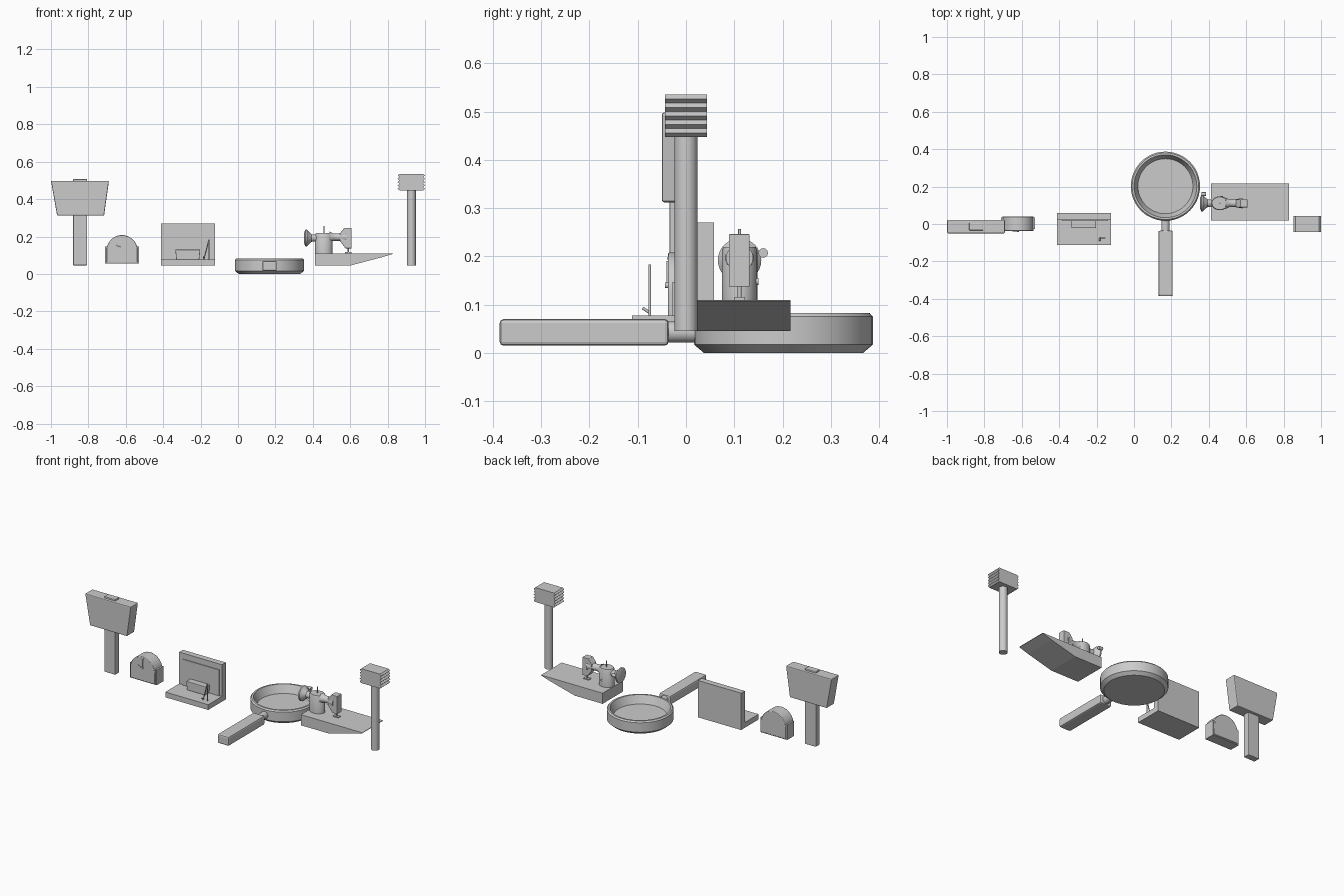
import bpy, bmesh, math
from mathutils import Vector

if "Cube" in bpy.data.objects:
    bpy.data.objects.remove(bpy.data.objects["Cube"])


def finish(name, bm, bevel=0.0, smooth=False):
    bmesh.ops.recalc_face_normals(bm, faces=bm.faces)
    me = bpy.data.meshes.new(name)
    bm.to_mesh(me)
    bm.free()
    ob = bpy.data.objects.new(name, me)
    bpy.context.collection.objects.link(ob)
    if bevel:
        m = ob.modifiers.new("bevel", 'BEVEL')
        m.width, m.segments, m.limit_method = bevel, 2, 'ANGLE'
    if smooth:
        bpy.ops.object.select_all(action='DESELECT')
        ob.select_set(True)
        bpy.context.view_layer.objects.active = ob
        bpy.ops.object.shade_smooth_by_angle(angle=math.radians(35))
    return ob


def extrude_y(name, pts, y0, y1, bevel=0.0, smooth=False):
    """Extrude an (x, z) outline from y0 to y1."""
    bm = bmesh.new()
    f = bm.faces.new([bm.verts.new((x, y0, z)) for x, z in pts])
    r = bmesh.ops.extrude_face_region(bm, geom=[f])
    verts = [v for v in r['geom'] if isinstance(v, bmesh.types.BMVert)]
    bmesh.ops.translate(bm, verts=verts, vec=(0, y1 - y0, 0))
    return finish(name, bm, bevel, smooth)


def box(name, x0, x1, y0, y1, z0, z1, bevel=0.0):
    return extrude_y(name, [(x0, z0), (x1, z0), (x1, z1), (x0, z1)], y0, y1, bevel)


def lathe(name, profile, loc, axis=(0, 0, 1), n=32, sy=1.0):
    """Revolve (radius, height) pairs about an axis; ends are capped."""
    bm = bmesh.new()
    rings = [[bm.verts.new((r * math.cos(2 * math.pi * i / n),
                            sy * r * math.sin(2 * math.pi * i / n), h))
              for i in range(n)] for r, h in profile]
    for a, b in zip(rings, rings[1:]):
        for i in range(n):
            j = (i + 1) % n
            bm.faces.new((a[i], a[j], b[j], b[i]))
    bm.faces.new(rings[0])
    bm.faces.new(rings[-1])
    ob = finish(name, bm, smooth=True)
    ob.rotation_mode = 'QUATERNION'
    ob.rotation_quaternion = Vector((0, 0, 1)).rotation_difference(Vector(axis))
    ob.location = loc
    return ob


def rod(name, p, q, r, n=12):
    d = Vector(q) - Vector(p)
    return lathe(name, [(r, 0), (r, d.length)], p, d.normalized(), n)


def arch(cx, z0, zc, r, n=24):
    """Outline of a box with a semicircular top."""
    return [(cx - r, z0), (cx + r, z0)] + [
        (cx + r * math.cos(math.pi * i / n), zc + r * math.sin(math.pi * i / n))
        for i in range(n + 1)]


# Wooden mallet
extrude_y("mallet_head", [(-0.967, 0.312), (-0.716, 0.312), (-0.69, 0.498), (-1.0, 0.498)],
          -0.05, 0.022, 0.005)
box("mallet_handle", -0.882, -0.806, -0.034, 0.006, 0.046, 0.507, 0.004)

# Dome clock
extrude_y("clock_dome", arch(-0.62, 0.06, 0.125, 0.083), -0.037, 0.04, 0.003, True)
box("clock_base", -0.71, -0.53, -0.028, 0.036, 0.055, 0.147)
rod("clock_hub", (-0.62, -0.043, 0.14), (-0.62, -0.03, 0.14), 0.006)
box("clock_minute_hand", -0.622, -0.618, -0.04, -0.035, 0.14, 0.19)
rod("clock_hour_hand", (-0.62, -0.038, 0.14), (-0.65, -0.038, 0.152), 0.002)
box("clock_top_mark", -0.626, -0.614, -0.039, -0.036, 0.193, 0.198)

# Display stand with back panel
box("stand_base", -0.413, -0.123, -0.112, 0.058, 0.045, 0.077)
box("stand_back", -0.413, -0.123, 0.022, 0.058, 0.06, 0.27)
box("stand_panel", -0.385, -0.14, 0.017, 0.025, 0.077, 0.235)
extrude_y("stand_tray", [(-0.33, 0.077), (-0.207, 0.077), (-0.202, 0.13), (-0.335, 0.13)],
          -0.022, 0.018, 0.003)
rod("stand_stylus", (-0.183, -0.075, 0.077), (-0.156, -0.075, 0.18), 0.003)
rod("stand_post", (-0.155, -0.075, 0.077), (-0.155, -0.075, 0.183), 0.003)
rod("stand_hook", (-0.183, -0.075, 0.083), (-0.183, -0.09, 0.093), 0.003)

# Frying pan, hollow above a chamfered foot
lathe("pan_bowl", [(0.165, 0), (0.185, 0.017), (0.185, 0.075), (0.178, 0.083),
                   (0.168, 0.083), (0.147, 0.035)], (0.168, 0.202, 0), n=48)
rod("pan_neck", (0.168, -0.05, 0.043), (0.168, 0.03, 0.043), 0.022, 20)
box("pan_handle", 0.13, 0.207, -0.386, -0.036, 0.015, 0.07, 0.008)

# Sewing machine table: flat top, underside tapers to a thin edge
extrude_y("table", [(0.412, 0.045), (0.6, 0.045), (0.765, 0.088), (0.828, 0.107),
                    (0.828, 0.11), (0.412, 0.11)], 0.018, 0.217)
# Machine body, arm, head and wheel
YC = 0.111
lathe("machine_column", [(0.046, 0.108), (0.046, 0.212), (0.042, 0.219)],
      (0.459, YC, 0), sy=0.8)
rod("spool_pin", (0.459, YC, 0.21), (0.459, YC, 0.257), 0.003)
lathe("hand_wheel", [(0.03, 0), (0.045, 0.006), (0.045, 0.014), (0.03, 0.028),
                     (0.02, 0.04), (0.018, 0.065)], (0.354, YC, 0.192), (1, 0, 0))
rod("wheel_knob", (0.36, 0.16, 0.207), (0.385, 0.16, 0.207), 0.01)
lathe("machine_arm", [(0.03, 0), (0.02, 0.02), (0.02, 0.05), (0.028, 0.09)],
      (0.49, YC, 0.197), (1, 0, 0))
extrude_y("machine_head", [(0.575, 0.137), (0.608, 0.137), (0.608, 0.246), (0.568, 0.246),
                           (0.545, 0.217), (0.545, 0.177)], 0.089, 0.132, 0.002)
rod("needle_bar", (0.59, YC, 0.11), (0.59, YC, 0.14), 0.004)
rod("stitch_knob", (0.47, 0.135, 0.148), (0.47, 0.15, 0.148), 0.007)
box("presser_foot", 0.572, 0.608, 0.1, 0.122, 0.109, 0.116)

# Meat tenderizer with ridged striking faces
TEETH, ZB, ZT = 5, 0.447, 0.535
step = (ZT - ZB) / TEETH
outline = []
for i in range(TEETH):
    outline += [(0.99, ZB + i * step), (1.0, ZB + (i + 0.5) * step)]
outline.append((0.99, ZT))
outline += [(1.853 - x, z) for x, z in reversed(outline)]
extrude_y("tenderizer_head", outline, -0.043, 0.043)
rod("tenderizer_handle", (0.927, 0, 0.045), (0.927, 0, 0.46), 0.024, 24)
